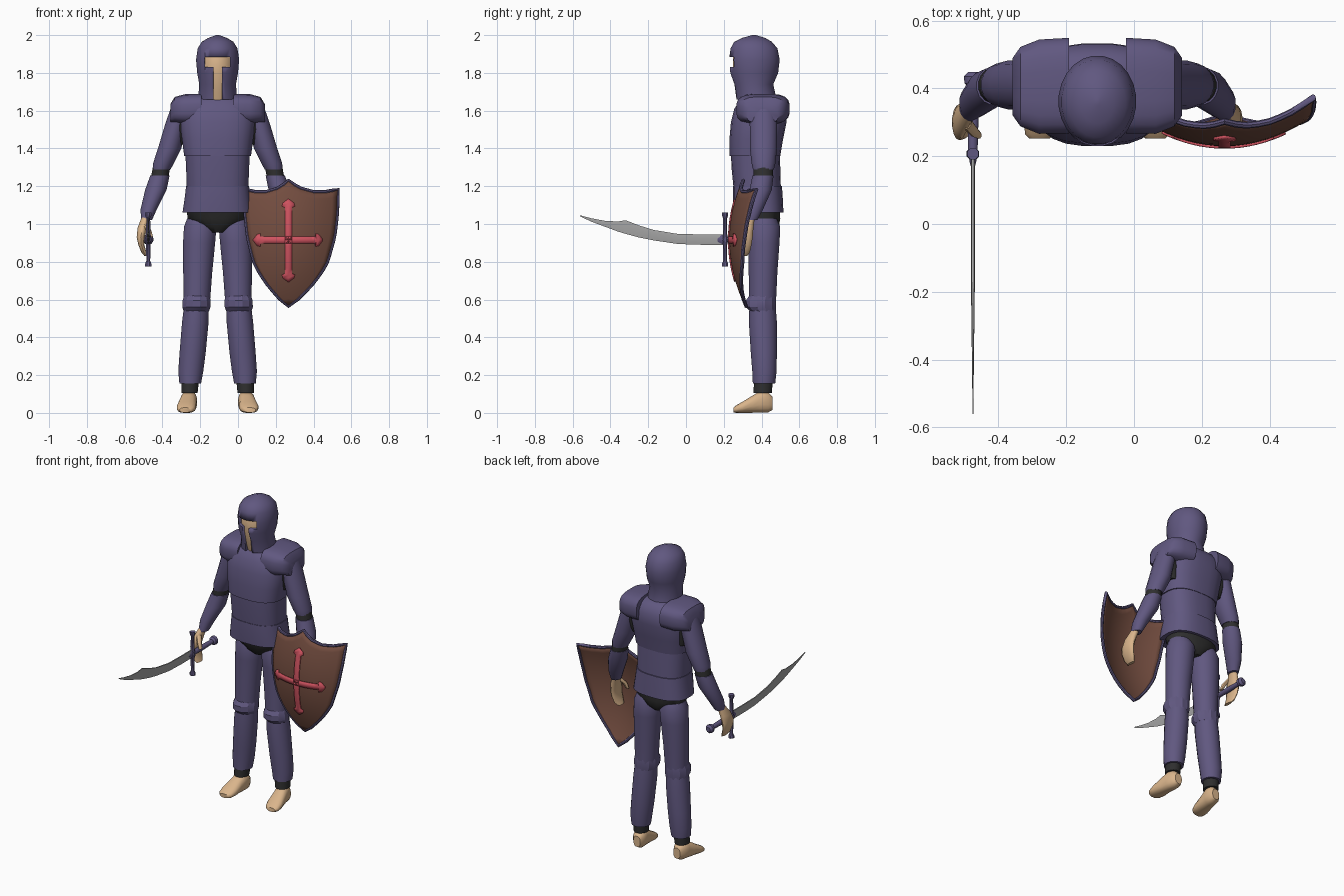
import bpy, bmesh, math
from mathutils import Vector

CX = -0.108  # the body's mirror plane


def material(name, r, g, b):
    m = bpy.data.materials.new(name)
    m.diffuse_color = (r, g, b, 1)
    return m


ARMOUR = material("purple armour", .118, .097, .216)
SKIN = material("skin", .70, .46, .26)
DARK = material("dark cloth", .028, .028, .028)
BROWN = material("brown shield", .17, .073, .05)
RED = material("red cross", .62, .085, .115)
STEEL = material("grey steel", .38, .38, .38)


def make(name, rows, mat, closed=True, caps=True, flip=False, angle=40):
    """Skin a list of point rows into a mesh."""
    bm = bmesh.new()
    vs = [[bm.verts.new((2 * CX - p[0], p[1], p[2]) if flip else p) for p in r] for r in rows]
    n = len(rows[0])
    for a, b in zip(vs, vs[1:]):
        for i in range(n if closed else n - 1):
            j = (i + 1) % n
            bm.faces.new((a[i], a[j], b[j], b[i]))
    if caps and closed:
        bm.faces.new(vs[0])
        bm.faces.new(vs[-1])
    bmesh.ops.remove_doubles(bm, verts=bm.verts, dist=1e-5)
    bmesh.ops.recalc_face_normals(bm, faces=bm.faces)
    me = bpy.data.meshes.new(name)
    bm.to_mesh(me)
    bm.free()
    ob = bpy.data.objects.new(name, me)
    bpy.context.collection.objects.link(ob)
    me.materials.append(mat)
    bpy.ops.object.select_all(action='DESELECT')
    ob.select_set(True)
    bpy.context.view_layer.objects.active = ob
    bpy.ops.object.shade_smooth_by_angle(angle=math.radians(angle))
    return ob


def loft(name, rings, mat, axis='z', n=20, p=2.0, both=False, angle=40):
    """Rings are (x, y, z, half width, half depth) across the axis; p squares them off."""
    rows = []
    for x, y, z, a, b in rings:
        row = []
        for i in range(n):
            t = math.tau * (i + .5) / n
            c, s = math.cos(t), math.sin(t)
            u = a * math.copysign(abs(c) ** (2 / p), c)
            v = b * math.copysign(abs(s) ** (2 / p), s)
            row.append({'z': (x + u, y + v, z), 'y': (x + u, y, z + v), 'x': (x, y + u, z + v)}[axis])
        rows.append(row)
    if both:
        make(name + "_left", rows, mat, flip=True, angle=angle)
        name += "_right"
    return make(name, rows, mat, angle=angle)


def table(pts, x):
    """Linear interpolation in a short table sorted by its first column."""
    for (x0, y0), (x1, y1) in zip(pts, pts[1:]):
        if x <= x1:
            return y0 + (y1 - y0) * (x - x0) / (x1 - x0)
    return pts[-1][1]


# Head and helmet with a T-shaped face opening
loft("head", [(CX, .375, 1.60, .06, .07), (CX, .36, 1.70, .08, .088), (CX, .36, 1.80, .092, .112),
              (CX, .36, 1.90, .09, .112), (CX, .36, 1.95, .06, .08)], SKIN)
helmet = loft("helmet", [(CX, .372, 1.66, .104, .108), (CX, .358, 1.74, .098, .105),
                         (CX, .36, 1.80, .109, .129), (CX, .362, 1.87, .115, .135),
                         (CX, .36, 1.93, .106, .125), (CX, .355, 1.965, .084, .1),
                         (CX, .358, 1.985, .05, .062), (CX, .36, 2.0, .008, .01)], ARMOUR, n=24)
for nm, half, z0, z1 in (("eye_slit_cutter", .066, 1.83, 1.883), ("nose_slot_cutter", .022, 1.6, 1.84)):
    cut = make(nm, [[(CX + sx * half, y, z) for sx, y in ((-1, .1), (1, .1), (1, .3), (-1, .3))]
                    for z in (z0, z1)], ARMOUR)
    cut.hide_render = True
    cut.display_type = 'WIRE'
    mod = helmet.modifiers.new(nm, 'BOOLEAN')
    mod.operation, mod.solver, mod.object = 'DIFFERENCE', 'EXACT', cut

# Torso plates and pelvis
loft("chest_plate", [(CX, .365, 1.36, .178, .135), (CX, .372, 1.45, .19, .143), (CX, .385, 1.54, .2, .148),
                     (CX, .393, 1.61, .19, .138), (CX, .395, 1.655, .15, .11), (CX, .39, 1.675, .1, .085)],
     ARMOUR, p=2.7, n=24)
loft("belly_plate", [(CX, .377, 1.19, .164, .126), (CX, .37, 1.30, .168, .13), (CX, .367, 1.375, .172, .13)],
     ARMOUR, p=2.6, n=24)
loft("hip_plate", [(CX, .385, 1.06, .187, .132), (CX, .38, 1.14, .175, .133), (CX, .378, 1.2, .168, .131)],
     ARMOUR, p=2.6, n=24)
loft("pelvis", [(CX, .405, .955, .04, .06), (CX, .405, .985, .09, .088), (CX, .4, 1.03, .16, .1),
                (CX, .39, 1.09, .168, .11)], DARK, p=2.4)

# Shoulder guards, arms and hands
loft("shoulder_guard", [(-.358, .405, 1.585, .085, .05), (-.335, .405, 1.605, .118, .068),
                        (-.28, .405, 1.608, .14, .08), (-.192, .408, 1.61, .142, .08)],
     ARMOUR, axis='x', p=3.2, both=True)
loft("shoulder_sleeve", [(-.27, .405, 1.42, .04, .05), (-.29, .405, 1.5, .06, .065),
                         (-.29, .405, 1.58, .06, .07)], DARK, both=True)
loft("upper_arm", [(-.305, .41, 1.62, .05, .07), (-.328, .41, 1.53, .058, .074), (-.362, .41, 1.40, .063, .073),
                   (-.395, .41, 1.32, .056, .064), (-.405, .41, 1.288, .048, .056)], ARMOUR, n=16, both=True)
loft("elbow_band", [(-.405, .41, 1.30, .047, .053), (-.416, .408, 1.24, .047, .053)], DARK, n=16, both=True)
loft("forearm", [(-.413, .408, 1.258, .052, .057), (-.435, .395, 1.18, .058, .06), (-.472, .36, 1.08, .044, .05),
                 (-.485, .34, 1.02, .03, .038)], ARMOUR, n=16, both=True)
loft("hand", [(-.487, .338, 1.04, .022, .027), (-.506, .312, .98, .026, .045), (-.515, .3, .93, .022, .053),
              (-.512, .297, .89, .016, .05), (-.498, .295, .85, .014, .043), (-.485, .293, .83, .01, .03)],
     SKIN, n=14, both=True)
loft("thumb", [(-.495, .3, 1.0, .016, .02), (-.472, .272, .965, .014, .016), (-.458, .262, .93, .009, .011)],
     SKIN, n=10, both=True)

# Legs, knees and feet
loft("thigh", [(-.2, .41, 1.03, .07, .07), (-.2, .412, .985, .087, .088), (-.206, .412, .9, .086, .084),
               (-.213, .408, .75, .078, .077), (-.218, .405, .58, .07, .072)], ARMOUR, both=True)
loft("knee_guard", [(-.221, .408, .535, .068, .07), (-.22, .397, .56, .077, .083),
                    (-.219, .397, .595, .077, .083), (-.218, .406, .625, .068, .07)], ARMOUR, n=12, both=True, angle=25)
loft("shin", [(-.22, .405, .57, .066, .07), (-.226, .407, .48, .071, .075), (-.24, .412, .32, .07, .07),
              (-.25, .415, .22, .067, .065), (-.253, .413, .155, .058, .06)], ARMOUR, both=True)
loft("ankle_cuff", [(-.253, .41, .18, .048, .05), (-.257, .406, .105, .044, .05)], DARK, n=16, both=True)
loft("foot", [(-.253, .458, .05, .025, .035), (-.256, .435, .056, .04, .054), (-.26, .395, .059, .044, .059),
              (-.266, .355, .047, .046, .047), (-.273, .30, .03, .052, .03), (-.277, .265, .02, .045, .02),
              (-.279, .252, .015, .03, .013)], SKIN, axis='y', n=16, p=2.4, both=True)

# Curved shield with a bossed face
SX, SZ = .267, .915
WIDTH = [(.565, 0), (.61, .23), (.68, .48), (.74, .66), (.8, .79), (.93, .93), (1.05, .985), (1.18, 1)]
TOP = [(0, 1.23), (.12, 1.207), (.25, 1.188), (.5, 1.17), (.75, 1.17), (1, 1.183)]


def face(x, z):
    return .235 + 1.3 * (x - SX) ** 2 + .68 * (z - SZ) ** 2


def shield_point(u, t):
    z = .565 + t * (table(TOP, abs(u)) - .565)
    x = SX + u * table(WIDTH, .565 + t * .615) * (.262 if u > 0 else .232)
    return (x, face(x, z), z)


N = 16
grid = [[shield_point(-1 + 2 * i / N, j / N) for i in range(N + 1)] for j in range(N + 1)]
board = make("shield_board", grid, BROWN, closed=False)
mod = board.modifiers.new("thickness", 'SOLIDIFY')
mod.thickness, mod.offset = .012, 0

# Shield rim: a tube round the edge
edge = [r[0] for r in grid] + grid[-1][1:] + [r[-1] for r in reversed(grid[1:-1])]
rows = []
for i, q in enumerate(edge):
    d = (Vector(edge[(i + 1) % len(edge)]) - Vector(edge[i - 1])).normalized()
    side = d.cross(Vector((0, 1, 0))).normalized()
    out = side.cross(d)
    rows.append([Vector(q) + .01 * (side * math.cos(a) + out * math.sin(a))
                 for a in (math.tau * k / 8 for k in range(8))])
make("shield_rim", rows + rows[:1], ARMOUR, caps=False)

# Cross: four thin arms with flared pointed ends that follow the shield
for nm, dx, dz, length in (("up", 0, 1, .215), ("down", 0, -1, .22), ("left", -1, 0, .185), ("right", 1, 0, .18)):
    steps = [(length * k / 6 * .8, .018) for k in range(7)]
    steps += [(length - .036, .034), (length - .02, .03), (length, .004)]
    rows = []
    for s, w in steps:
        row = []
        for k in (-1, 0, 1):
            x, z = SX + dx * s + dz * k * w, SZ + dz * s + dx * k * w
            row.append((x, face(x, z) - .009, z))
        rows.append(row)
    arm = make("cross_arm_" + nm, rows, RED, closed=False)
    mod = arm.modifiers.new("thickness", 'SOLIDIFY')
    mod.thickness, mod.offset = .008, 0

# Curved sword: blade, guard, grip and pommel
X = -.475
blade = [(.2, .945, .89), (.08, .945, .89), (-.04, .947, .894), (-.17, .968, .913), (-.25, .993, .929),
         (-.32, 1.02, .948), (-.36, 1.013, .96), (-.43, 1.017, .986), (-.5, 1.03, 1.012), (-.56, 1.046, 1.04)]
rows = []
for y, top, low in blade:
    h, w = top - low, .006 * min(1, (y + .65) / .5)
    rows.append([(X, y, low), (X + w, y, top - .3 * h), (X + w * .6, y, top),
                 (X - w * .6, y, top), (X - w, y, top - .3 * h)])
make("sword_blade", rows, STEEL, angle=20)
loft("sword_guard", [(X, .207, .775, .018, .018), (X, .207, .79, .018, .018), (X, .207, .805, .011, .011),
                     (X, .207, .89, .013, .012), (X, .207, .918, .02, .02), (X, .207, .945, .013, .012),
                     (X, .207, 1.03, .011, .011), (X, .207, 1.045, .018, .018), (X, .207, 1.06, .018, .018)],
     ARMOUR, n=8)
loft("sword_collar", [(X, .167, .918, .006, .012), (X, .185, .918, .011, .024), (X, .21, .918, .014, .03)],
     ARMOUR, axis='y', n=8)
loft("sword_grip", [(X, .2, .918, .014, .014), (X, .3, .918, .017, .017), (X, .405, .918, .014, .014),
                    (X, .415, .918, .026, .026), (X, .435, .918, .028, .028), (X, .448, .918, .015, .015)],
     ARMOUR, axis='y', n=10)
